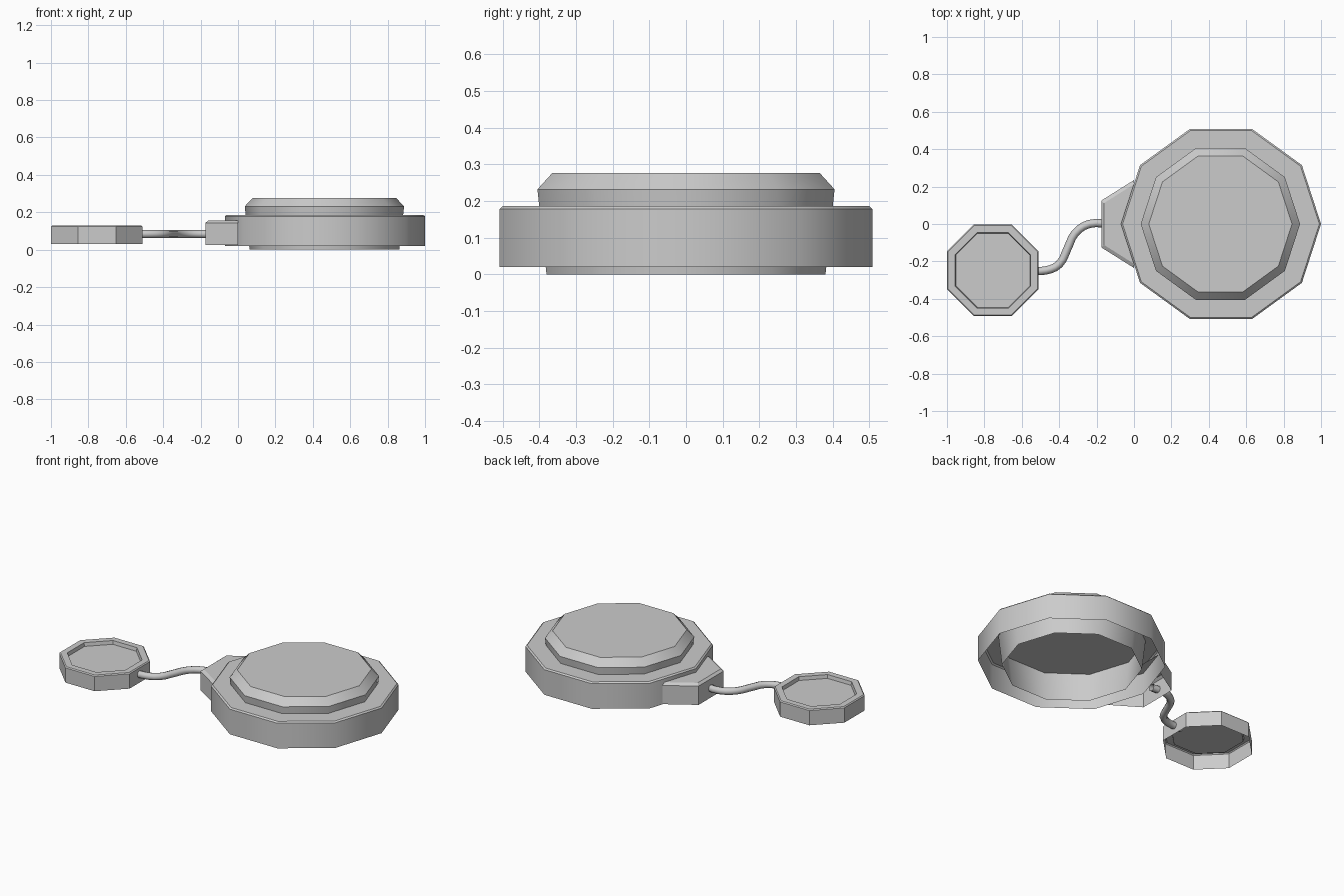
import bpy, bmesh
from math import cos, sin, pi, radians

if "Cube" in bpy.data.objects:
    bpy.data.objects.remove(bpy.data.objects["Cube"])


def ring(n, r, centre=(0, 0), turn=0.0):
    return [(centre[0] + r * cos(turn + 2 * pi * i / n),
             centre[1] + r * sin(turn + 2 * pi * i / n)) for i in range(n)]


def shell(name, loops, closed=True, smooth=False):
    """Skin a stack of (xy outline, z) loops; cap the last, leave the first open."""
    bm = bmesh.new()
    rows = [[bm.verts.new((x, y, z)) for x, y in outline] for outline, z in loops]
    n = len(rows[0])
    for a, b in zip(rows, rows[1:]):
        for i in range(n if closed else n - 1):
            j = (i + 1) % n
            bm.faces.new((a[i], a[j], b[j], b[i]))
    bm.faces.new(rows[-1])
    mesh = bpy.data.meshes.new(name)
    bm.to_mesh(mesh)
    bm.free()
    obj = bpy.data.objects.new(name, mesh)
    bpy.context.collection.objects.link(obj)
    if smooth:
        bpy.ops.object.select_all(action='DESELECT')
        obj.select_set(True)
        bpy.context.view_layer.objects.active = obj
        bpy.ops.object.shade_smooth_by_angle(angle=radians(38))
    return obj


# Ten-sided base housing, open underneath
C = (0.465, 0)
shell("base_housing", [(ring(10, r, C), z) for r, z in
      [(0.535, 0.02), (0.535, 0.178), (0.526, 0.186)]], smooth=True)

# Push button running through the housing down to the ground
B = (0.462, 0)
shell("push_button", [(ring(10, r, B), z) for r, z in
      [(0.40, 0.0), (0.426, 0.232), (0.383, 0.277)]], smooth=True)


# Tapered cable socket, open underneath and toward the housing
def socket(front, half_front, half_back):
    return [(0.0, half_back), (front, half_front),
            (front, -half_front), (0.0, -half_back)]


shell("cable_socket", [(socket(-0.175, 0.125, 0.235), 0.025),
                       (socket(-0.175, 0.125, 0.235), 0.143),
                       (socket(-0.160, 0.112, 0.213), 0.155)], closed=False)

# Eight-sided dish with a recessed top, open underneath
D = (-0.755, -0.248)
K = 1 / cos(pi / 8)
shell("small_dish", [(ring(8, r * K, D, pi / 8), z) for r, z in
      [(0.245, 0.03), (0.245, 0.123), (0.239, 0.129),
       (0.202, 0.129), (0.198, 0.107)]])

# S-shaped cable between dish and socket
path = [(-0.56, -0.25), (-0.47, -0.248), (-0.40, -0.215), (-0.355, -0.13),
        (-0.315, -0.05), (-0.24, 0.0), (-0.13, 0.0)]
curve = bpy.data.curves.new("cable", 'CURVE')
curve.dimensions = '3D'
curve.bevel_depth = 0.022
curve.bevel_resolution = 2
curve.resolution_u = 3
spline = curve.splines.new('BEZIER')
spline.bezier_points.add(len(path) - 1)
for point, (x, y) in zip(spline.bezier_points, path):
    point.co = (x, y, 0.084)
    point.handle_left_type = point.handle_right_type = 'AUTO'
bpy.context.collection.objects.link(bpy.data.objects.new("cable", curve))
